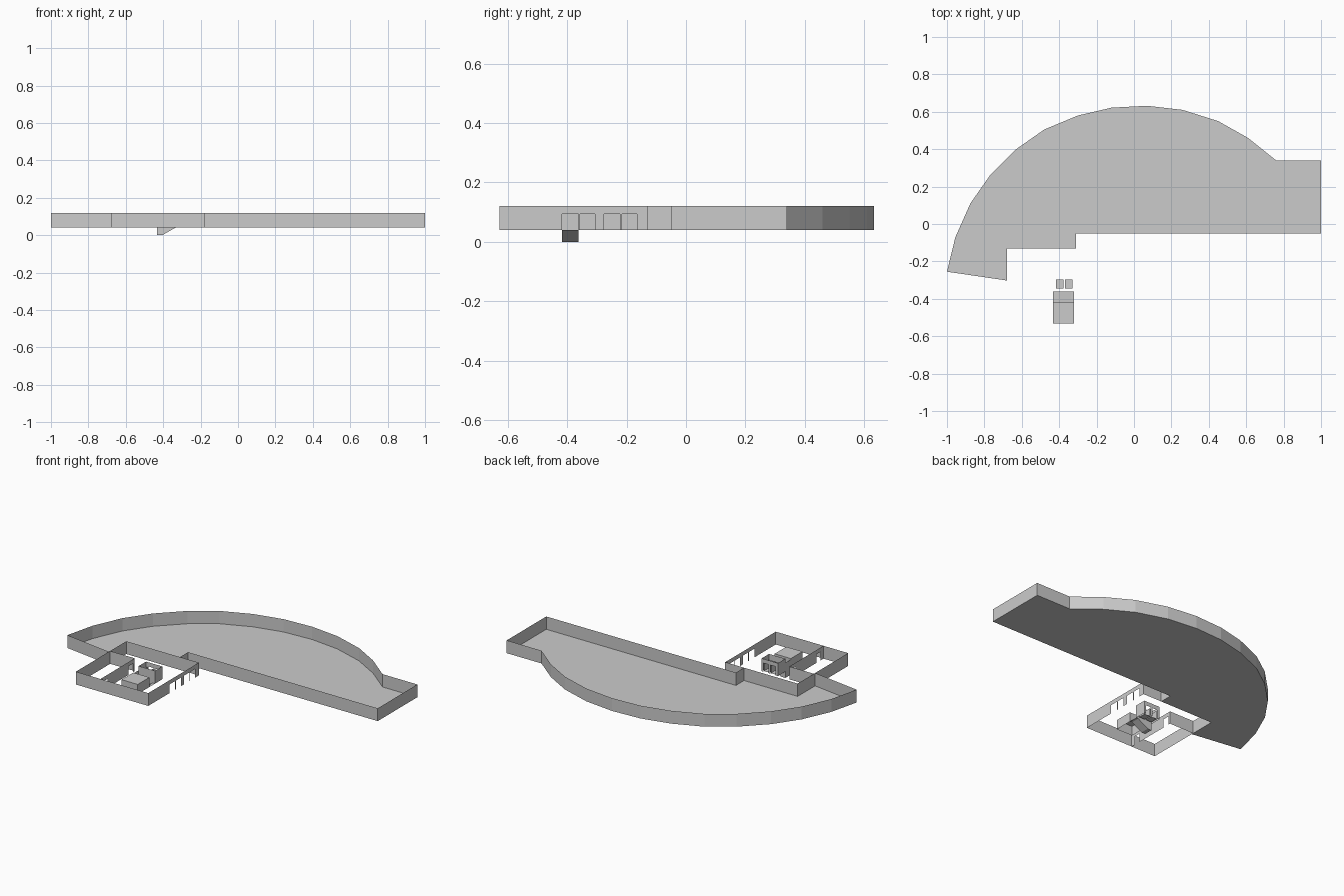
import bpy

if "Cube" in bpy.data.objects:
    bpy.data.objects.remove(bpy.data.objects["Cube"])

FLOOR, DOOR, TOP = 0.04, 0.094, 0.12


def make(name, quads):
    verts, faces = [], []
    for q in quads:
        faces.append(range(len(verts), len(verts) + len(q)))
        verts += q
    me = bpy.data.meshes.new(name)
    me.from_pydata(verts, [], [list(f) for f in faces])
    ob = bpy.data.objects.new(name, me)
    bpy.context.collection.objects.link(ob)
    return ob


def panel(a, b, z0, z1):
    return [(*a, z0), (*b, z0), (*b, z1), (*a, z1)]


def flat(x0, x1, y0, y1, z):
    return [(x0, y0, z), (x1, y0, z), (x1, y1, z), (x0, y1, z)]


def wall_y(x, y0, y1, doors=(), z1=TOP):
    """Thin wall along y with door openings."""
    quads, y = [], y0
    for d0, d1 in doors:
        quads += [panel((x, y), (x, d0), FLOOR, z1), panel((x, d0), (x, d1), DOOR, z1)]
        y = d1
    return quads + [panel((x, y), (x, y1), FLOOR, z1)]


def wall_x(y, x0, x1, doors=(), z1=TOP):
    """Thin wall along x with door openings."""
    return [[(b, a, c) for a, b, c in q] for q in wall_y(y, x0, x1, doors, z1)]


def ring(pts, z0, z1):
    return [panel(a, b, z0, z1) for a, b in zip(pts, pts[1:] + pts[:1])]


# Main hall: fan-shaped floor with a perimeter wall
hall = [(-1, -.255), (-.955, -.07), (-.875, .11), (-.77, .26), (-.63, .40),
        (-.48, .505), (-.30, .58), (-.12, .622), (.07, .632), (.26, .61),
        (.45, .55), (.61, .46), (.76, .34), (1, .34), (1, -.05),
        (-.31, -.05), (-.31, -.13), (-.68, -.13), (-.68, -.302)]
make("hall_floor", [[(x, y, FLOOR) for x, y in hall]])
make("hall_walls", ring(hall, FLOOR, TOP))

# Foyer: open square with four doorways on the right side
make("foyer_walls",
     wall_x(-.628, -.68, -.18) + wall_x(-.13, -.68, -.18)
     + wall_y(-.68, -.628, -.13)
     + wall_y(-.18, -.628, -.13, [(-.417, -.362), (-.356, -.306),
                                  (-.276, -.222), (-.215, -.165)]))

# Side room in the foyer corner
make("side_room_walls",
     wall_x(-.29, -.68, -.51)
     + wall_y(-.51, -.628, -.29, [(-.60, -.56), (-.35, -.305)]))

# Service core: roofed block
X0, X1 = -.432, -.32
ROOF = .10
make("core_roof", [flat(X0, X1, -.532, -.417, ROOF)])
make("core_walls",
     wall_x(-.532, X0, X1, z1=ROOF) + wall_x(-.417, X0, X1, z1=ROOF)
     + wall_y(X0, -.532, -.417, z1=ROOF) + wall_y(X1, -.532, -.417, z1=ROOF))

# Stairwell: descending ramp, landing and upper ramp
make("stair_ramps", [
    flat(X0, -.405, -.417, -.362, 0.0),
    [(-.405, -.417, 0), (-.335, -.417, FLOOR), (-.335, -.39, FLOOR), (-.405, -.39, 0)],
    [(-.405, -.39, 0), (-.335, -.39, FLOOR), (-.335, -.362, FLOOR), (-.405, -.362, 0)],
    flat(-.335, X1, -.417, -.362, FLOOR)])
make("stair_sides",
     [panel((X0, -.417), (X0, -.362), 0, DOOR)]
     + [[(X0, y, 0), (-.405, y, 0), (-.335, y, FLOOR), (X0, y, FLOOR)]
        for y in (-.417, -.39, -.362)])

# Lift core with two cars and doorways at the back
cars = [(-.415, -.38), (-.367, -.332)]
make("lift_core_walls",
     wall_x(-.29, X0, X1, cars) + wall_x(-.362, X0, X1)
     + wall_y(X0, -.362, -.29) + wall_y(X1, -.362, -.29))
for i, (a, b) in enumerate(cars):
    a, b = a - .003, b + .003
    make(f"lift_car_{i + 1}",
         [flat(a, b, -.345, -.298, FLOOR), panel((a, -.345), (b, -.345), FLOOR, DOOR),
          panel((a, -.345), (a, -.298), FLOOR, DOOR), panel((b, -.345), (b, -.298), FLOOR, DOOR)])
